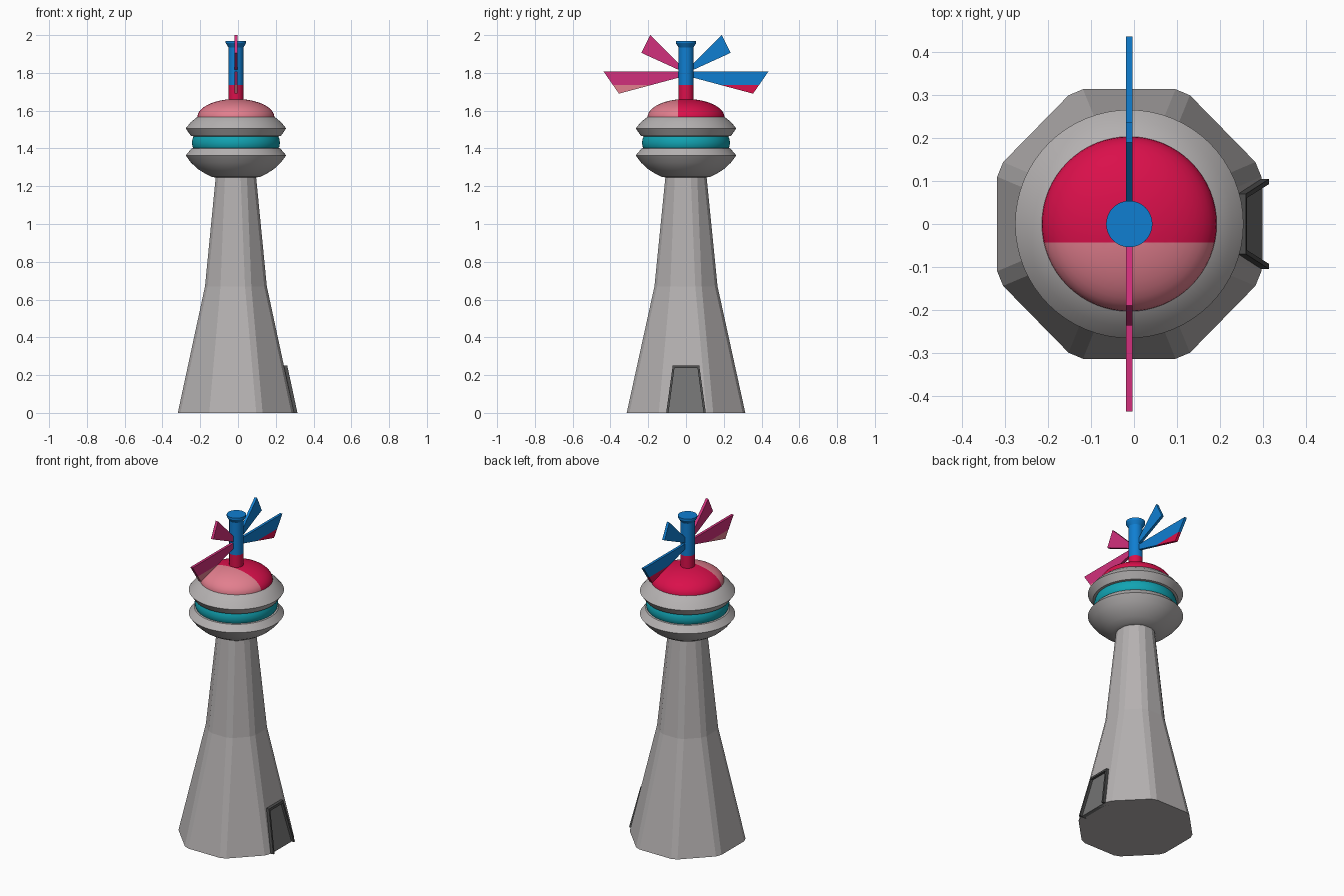
import bpy, bmesh, math
from mathutils import Vector

if "Cube" in bpy.data.objects:
    bpy.data.objects.remove(bpy.data.objects["Cube"])

CX = -0.011            # tower axis (the door sticks out on +x)
SPLIT_Y, SPLIT_Z = -0.043, 1.735


def material(name, rgb):
    m = bpy.data.materials.new(name)
    m.diffuse_color = (*rgb, 1)
    m.use_nodes = True
    m.node_tree.nodes["Principled BSDF"].inputs["Base Color"].default_value = m.diffuse_color
    return m


GREY = material("warm grey", (0.46, 0.44, 0.44))
DOOR = material("door grey", (0.17, 0.17, 0.17))
FRAME = material("frame grey", (0.075, 0.075, 0.075))
TEAL = material("teal", (0.006, 0.37, 0.45))
RED = material("red", (0.70, 0.005, 0.07))
SALMON = material("salmon", (0.76, 0.21, 0.27))
BLUE = material("blue", (0.005, 0.21, 0.64))
MAGENTA = material("magenta", (0.64, 0.03, 0.20))


def finish(name, bm, mats, smooth=None):
    bmesh.ops.recalc_face_normals(bm, faces=bm.faces[:])
    me = bpy.data.meshes.new(name)
    bm.to_mesh(me)
    bm.free()
    ob = bpy.data.objects.new(name, me)
    bpy.context.collection.objects.link(ob)
    for m in mats:
        me.materials.append(m)
    if smooth:
        bpy.ops.object.select_all(action='DESELECT')
        ob.select_set(True)
        bpy.context.view_layer.objects.active = ob
        bpy.ops.object.shade_smooth_by_angle(angle=math.radians(smooth))
    return ob


def loft(bm, rings):
    """Skin closed rings of points and cap both ends."""
    loops = [[bm.verts.new(p) for p in r] for r in rings]
    n = len(loops[0])
    for a, b in zip(loops, loops[1:]):
        for i in range(n):
            bm.faces.new((a[i], a[(i + 1) % n], b[(i + 1) % n], b[i]))
    bm.faces.new(loops[0][::-1])
    bm.faces.new(loops[-1])


def lathe(profile, n=64):
    bm = bmesh.new()
    loft(bm, [[(CX + r * math.cos(2 * math.pi * i / n), r * math.sin(2 * math.pi * i / n), z)
               for i in range(n)] for r, z in profile])
    return bm


def paint_quadrants(bm):
    """Cut at the two colour borders and colour by side and height."""
    for co, no in (((0, SPLIT_Y, 0), (0, 1, 0)), ((0, 0, SPLIT_Z), (0, 0, 1))):
        bmesh.ops.bisect_plane(bm, geom=bm.verts[:] + bm.edges[:] + bm.faces[:],
                               plane_co=co, plane_no=no, dist=1e-5)
    for f in bm.faces:
        c = f.calc_center_median()
        f.material_index = (c.y < SPLIT_Y) + 2 * (c.z > SPLIT_Z)


QUAD = [RED, SALMON, BLUE, MAGENTA]


# Tower: octagon with narrow chamfered corners
def octagon(a, z, c=0.02):
    h = a * math.tan(math.pi / 8) - c
    pts = []
    for k in range(8):
        t = k * math.pi / 4
        for s in (-h, h):
            pts.append((CX + (a * math.cos(t) - s * math.sin(t)) * 0.98,
                        a * math.sin(t) + s * math.cos(t), z))
    return pts


bm = bmesh.new()
loft(bm, [octagon(0.314, 0), octagon(0.167, 0.67), octagon(0.108, 1.26)])
finish("tower", bm, [GREY])

# Observation deck: lower bowl, window band, upper ring
finish("lower_bowl", lathe([(0.10, 1.245), (0.13, 1.25), (0.165, 1.268), (0.20, 1.29),
                            (0.238, 1.325), (0.266, 1.363), (0.235, 1.40), (0.21, 1.405)]),
       [GREY], 25)
finish("window_band", lathe([(0.222, 1.395), (0.23, 1.41), (0.233, 1.43), (0.23, 1.45),
                             (0.222, 1.47)]), [TEAL], 30)
finish("upper_ring", lathe([(0.21, 1.462), (0.238, 1.466), (0.266, 1.506), (0.240, 1.538),
                            (0.205, 1.567), (0.19, 1.575)]), [GREY], 25)

# Dome, two-coloured
R, H = 0.204, 0.097
bm = lathe([(R, 1.56)] + [(R * math.cos(t), 1.565 + H * math.sin(t))
                          for t in [math.radians(a) for a in range(0, 90, 8)]])
paint_quadrants(bm)
finish("dome", bm, QUAD, 30)

# Mast with flared cap
bm = lathe([(0.040, 1.64), (0.040, 1.935), (0.054, 1.958), (0.054, 1.97)], 32)
for f in bm.faces:
    f.material_index = 0
bmesh.ops.bisect_plane(bm, geom=bm.verts[:] + bm.edges[:] + bm.faces[:],
                       plane_co=(0, 0, SPLIT_Z), plane_no=(0, 0, 1))
for f in bm.faces:
    f.material_index = int(f.calc_center_median().z > SPLIT_Z)
finish("mast", bm, [RED, BLUE], 30)

# Four blades in the y-z plane
BLADES = {"lower_blade": [(0.03, 1.808), (0.437, 1.808), (0.355, 1.69), (0.03, 1.777)],
          "upper_blade": [(0.03, 1.842), (0.19, 2.0), (0.236, 1.906), (0.03, 1.812)]}
for name, pts in BLADES.items():
    for side, s in (("right", 1), ("left", -1)):
        bm = bmesh.new()
        loft(bm, [[(CX + dx, s * y, z) for y, z in pts] for dx in (-0.008, 0.008)])
        paint_quadrants(bm)
        finish(side + "_" + name, bm, QUAD)


# Door on +x, leaning with the tower wall
def wall_x(z):
    return CX + 0.98 * (0.314 - 0.147 * z / 0.67)


def door_slab(pts, inset, out):
    bm = bmesh.new()
    loft(bm, [[(wall_x(z) + d, y, z) for y, z in pts] for d in (inset, out)])
    return bm


outer = [(-0.105, 0), (-0.070, 0.252), (0.070, 0.252), (0.105, 0)]
inner = [(0.093, 0), (0.061, 0.238), (-0.061, 0.238), (-0.093, 0)]
finish("door_frame", door_slab(outer + inner, -0.03, 0.018), [FRAME])
finish("door_panel", door_slab([(-0.095, 0), (-0.063, 0.24), (0.063, 0.24), (0.095, 0)],
                               -0.02, 0.003), [DOOR])
